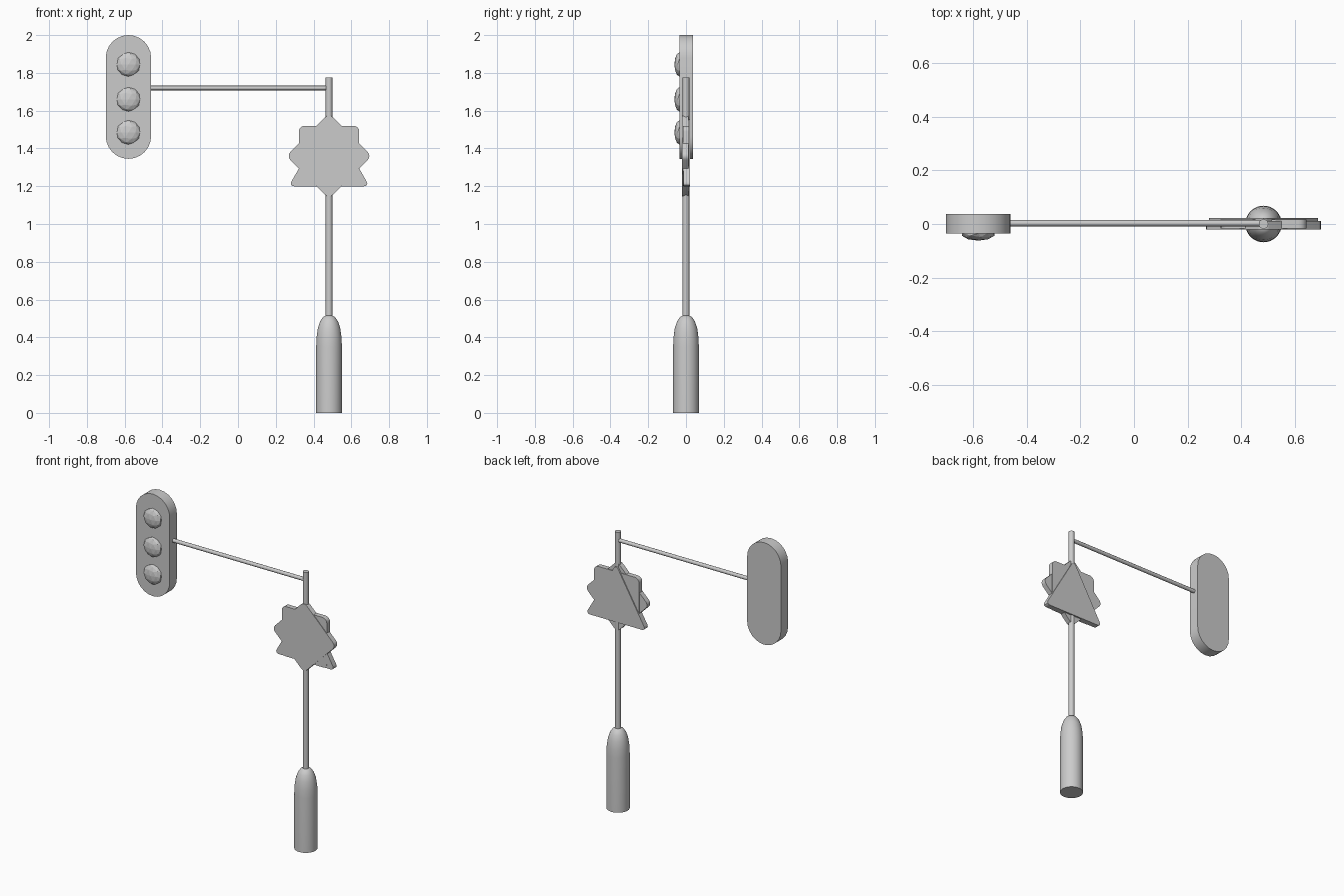
import bpy, bmesh
from math import sin, cos, pi, radians
from mathutils import Vector, Matrix

if "Cube" in bpy.data.objects:
    bpy.data.objects.remove(bpy.data.objects["Cube"], do_unlink=True)

POLE_X = 0.482
BADGE_Z = 1.36
LIGHT_X = -0.58


def finish(name, bm, smooth=True):
    """Turn a bmesh into a named object."""
    bmesh.ops.recalc_face_normals(bm, faces=bm.faces)
    mesh = bpy.data.meshes.new(name)
    bm.to_mesh(mesh)
    bm.free()
    obj = bpy.data.objects.new(name, mesh)
    bpy.context.collection.objects.link(obj)
    if smooth:
        bpy.ops.object.select_all(action="DESELECT")
        obj.select_set(True)
        bpy.context.view_layer.objects.active = obj
        bpy.ops.object.shade_smooth_by_angle(angle=radians(35))
    return obj


def rod(name, start, end, radius, sides=12):
    """Capped cylinder between two points."""
    start, end = Vector(start), Vector(end)
    axis = end - start
    place = Matrix.Translation((start + end) / 2) @ axis.to_track_quat("Z", "Y").to_matrix().to_4x4()
    bm = bmesh.new()
    bmesh.ops.create_cone(bm, cap_ends=True, segments=sides, radius1=radius,
                          radius2=radius, depth=axis.length, matrix=place)
    return finish(name, bm)


def plate(name, outline, y_front, y_back, rounding=0.0, steps=4):
    """Upright slab from an (x, z) outline, with optional rounded corners."""
    bm = bmesh.new()
    face = bm.faces.new([bm.verts.new((x, y_front, z)) for x, z in outline])
    if rounding:
        bmesh.ops.bevel(bm, geom=bm.verts[:], offset=rounding, segments=steps,
                        profile=0.5, affect="VERTICES")
    made = bmesh.ops.extrude_face_region(bm, geom=bm.faces[:])["geom"]
    verts = [v for v in made if isinstance(v, bmesh.types.BMVert)]
    bmesh.ops.translate(bm, verts=verts, vec=(0, y_back - y_front, 0))
    return finish(name, bm)


def polygon(radius, sides, start, z=BADGE_Z):
    """Regular outline around the badge centre."""
    return [(POLE_X + radius * cos(start + 2 * pi * i / sides),
             z + radius * sin(start + 2 * pi * i / sides)) for i in range(sides)]


# Base: straight sleeve with a rounded shoulder
base_profile = [(0.068, 0), (0.068, 0.35), (0.066, 0.40), (0.059, 0.45),
                (0.047, 0.485), (0.032, 0.507), (0.018, 0.515)]
bm = bmesh.new()
rings = []
SIDES = 32
for r, z in base_profile:
    rings.append([bm.verts.new((POLE_X + r * cos(2 * pi * i / SIDES),
                                r * sin(2 * pi * i / SIDES), z)) for i in range(SIDES)])
for low, high in zip(rings, rings[1:]):
    for i in range(SIDES):
        j = (i + 1) % SIDES
        bm.faces.new((low[i], low[j], high[j], high[i]))
bm.faces.new(rings[0])
bm.faces.new(rings[-1])
finish("base", bm)

# Pole and side arm
rod("pole", (POLE_X, 0, 0.5), (POLE_X, 0, 1.775), 0.018)
rod("arm", (-0.47, 0.003, 1.72), (POLE_X, 0.003, 1.72), 0.012)

# Sign plates: diamond in front, square between, triangle behind
plate("diamond_sign", polygon(0.226, 4, 0), -0.02, 0.012, 0.03)
plate("square_sign", polygon(0.226, 4, pi / 4), -0.016, 0.016, 0.03)
plate("triangle_sign", polygon(0.247, 3, pi / 2, 1.323), -0.012, 0.022, 0.03)

# Signal housing: upright slab with half-round ends
END_R, LOW_Z, HIGH_Z, ARC = 0.12, 1.465, 1.88, 12
outline = [(LIGHT_X + END_R * cos(pi * i / ARC), HIGH_Z + END_R * sin(pi * i / ARC))
           for i in range(ARC + 1)]
outline += [(LIGHT_X - END_R * cos(pi * i / ARC), LOW_Z - END_R * sin(pi * i / ARC))
            for i in range(ARC + 1)]
plate("signal_housing", outline, -0.035, 0.037)

# Three faceted lamps
for label, z in (("top", 1.845), ("middle", 1.66), ("bottom", 1.485)):
    bm = bmesh.new()
    bmesh.ops.create_icosphere(bm, subdivisions=2, radius=0.064)
    bmesh.ops.scale(bm, vec=(1, 0.42, 1), verts=bm.verts)
    bmesh.ops.translate(bm, vec=(LIGHT_X, -0.035, z), verts=bm.verts)
    finish(label + "_lamp", bm, smooth=False)
